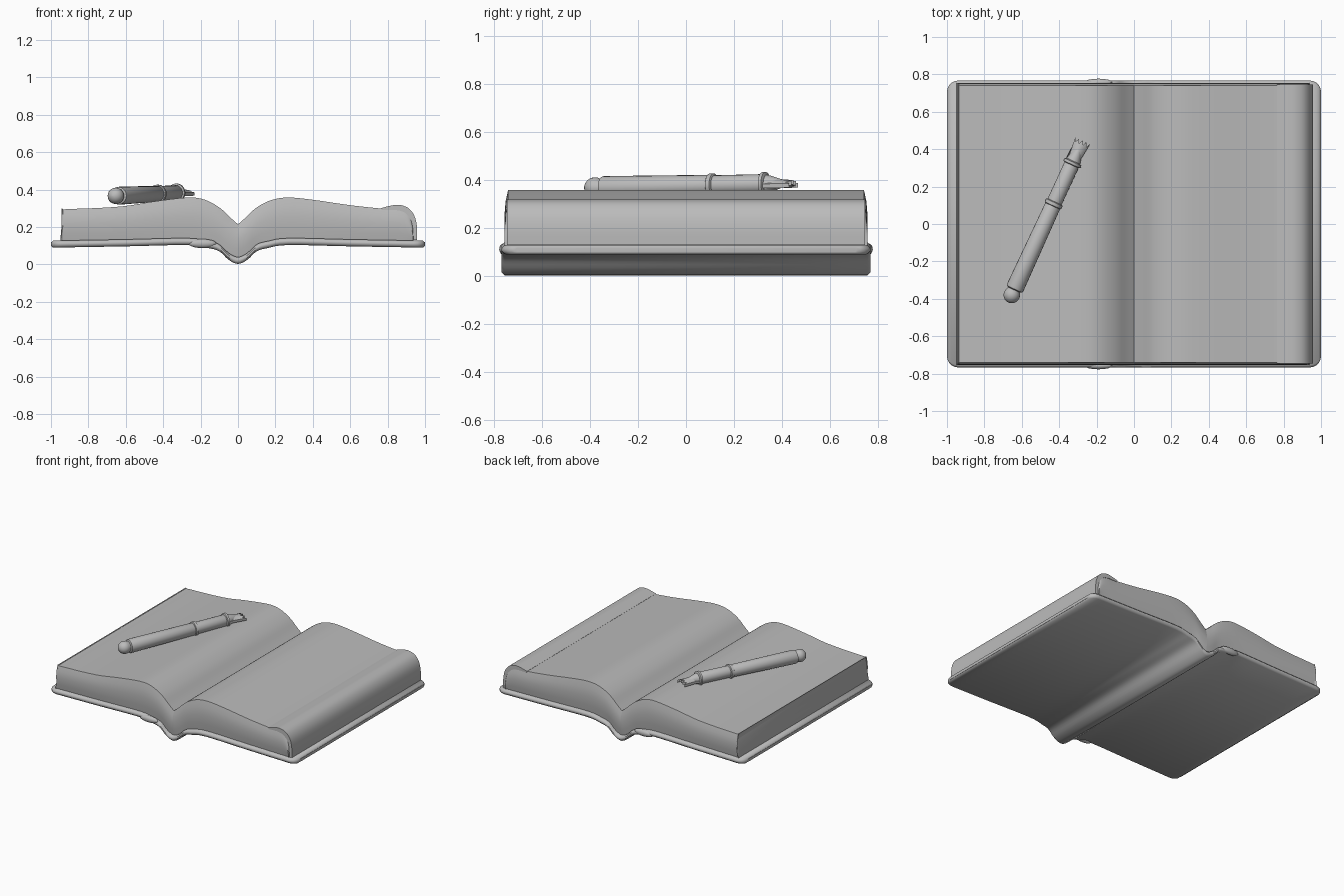
import bpy, bmesh, math
from mathutils import Vector, Matrix

if "Cube" in bpy.data.objects:
    bpy.data.objects.remove(bpy.data.objects["Cube"], do_unlink=True)

grey = bpy.data.materials.new("plain grey")
grey.use_nodes = True
GREY = (0.5, 0.5, 0.5, 1)
grey.diffuse_color = GREY
grey.node_tree.nodes["Principled BSDF"].inputs["Base Color"].default_value = GREY


def finish(name, bm, angle=35):
    bmesh.ops.recalc_face_normals(bm, faces=bm.faces)
    mesh = bpy.data.meshes.new(name)
    bm.to_mesh(mesh)
    bm.free()
    mesh.materials.append(grey)
    mesh.shade_smooth()
    mesh.set_sharp_from_angle(angle=math.radians(angle))
    obj = bpy.data.objects.new(name, mesh)
    bpy.context.collection.objects.link(obj)
    return obj


def smooth_path(points, steps=4):
    """Catmull-Rom curve through the points."""
    pts = [Vector(p) for p in points]
    pts = [pts[0] * 2 - pts[1]] + pts + [pts[-1] * 2 - pts[-2]]
    out = []
    for a, b, c, d in zip(pts, pts[1:], pts[2:], pts[3:]):
        for i in range(steps):
            t = i / steps
            out.append(b + (c - a) * (t / 2) + (a * 2 - b * 5 + c * 4 - d) * (t * t / 2)
                       + (b * 3 - a - c * 3 + d) * (t ** 3 / 2))
    return out + [pts[-2]]


def height(path, x):
    """Height of a path at x."""
    for a, b in zip(path, path[1:]):
        if a.x <= x <= b.x:
            return a.y + (b.y - a.y) * (x - a.x) / max(b.x - a.x, 1e-6)
    return path[0].y if x < path[0].x else path[-1].y


def skin(bm, rings):
    """Join equal closed rings and cap both ends."""
    loops = [[bm.verts.new(p) for p in ring] for ring in rings]
    for a, b in zip(loops, loops[1:]):
        for i in range(len(a)):
            j = (i + 1) % len(a)
            bm.faces.new((a[i], a[j], b[j], b[i]))
    bm.faces.new(loops[0])
    bm.faces.new(loops[-1])


def mirror_path(half):
    return [(-x, z) for x, z in reversed(half[1:])] + half


# Cover: thin board dipping into a rounded spine, with rounded corners
under = smooth_path(mirror_path([(0, 0.003), (0.05, 0.025), (0.1, 0.07), (0.16, 0.088),
                                 (0.27, 0.104), (0.6, 0.097), (1, 0.09)]))
xs = [p.x for p in under if abs(p.x) < 0.94]
corner = [0.94 + 0.06 * math.sin(math.pi / 2 * k / 5) for k in range(6)]
xs = [-x for x in reversed(corner)] + xs + corner
rings = []
for x in xs:
    inset = max(0, abs(x) - 0.94)
    h = 0.712 + math.sqrt(max(0, 0.06 ** 2 - inset ** 2)) - 0.005
    z, t = height(under, x), 0.037
    e = 0.012
    if abs(x) > 0.995:
        z, t, e = z + 0.008, t - 0.016, 0.006
    side = [(h - e, z), (h, z + e), (h, z + t - e), (h - e, z + t)]
    rings.append([(x, y, zz) for y, zz in side] + [(x, -y, zz) for y, zz in reversed(side)])
bm = bmesh.new()
skin(bm, rings)
finish("cover", bm, 50)


# Page blocks: gently bulging ends between the cover and the curved top
def page_block(name, top):
    path = smooth_path(top)
    rings = []
    for p in path:
        base = height(under, p.x) + 0.03
        side = []
        for f, h in ((0, 0.742), (0.25, 0.75), (0.55, 0.755), (0.8, 0.75), (1, 0.74)):
            side.append((h, base + (p.y - base) * f))
        rings.append([(p.x, y, z) for y, z in side] + [(p.x, -y, z) for y, z in reversed(side)])
    bm = bmesh.new()
    skin(bm, rings)
    return finish(name, bm)


page_block("right_pages", [(-0.95, 0.135), (-0.935, 0.285), (-0.93, 0.295), (-0.75, 0.302),
                           (-0.6, 0.313), (-0.45, 0.337), (-0.27, 0.358), (-0.18, 0.347),
                           (-0.1, 0.305), (-0.04, 0.25), (0, 0.215)])
page_block("left_pages", [(0, 0.215), (0.04, 0.25), (0.1, 0.305), (0.18, 0.345), (0.27, 0.358),
                          (0.4, 0.346), (0.6, 0.317), (0.77, 0.299), (0.86, 0.298),
                          (0.91, 0.275), (0.932, 0.22), (0.938, 0.135)])

# Curled leaf rolled over the outer edge of the left pages
outer = smooth_path([(0.765, 0.301), (0.81, 0.313), (0.86, 0.319), (0.91, 0.302),
                     (0.943, 0.26), (0.957, 0.2), (0.958, 0.13)])
inner = smooth_path([(0.93, 0.13), (0.925, 0.21), (0.9, 0.27), (0.85, 0.29), (0.77, 0.29)])
bm = bmesh.new()
skin(bm, [[(p.x, y, p.y) for p in outer + inner] for y in (-0.745, 0.745)])
finish("curled_leaf", bm)

# Small hinge folds at both ends of the spine
for y, label in ((-0.757, "front"), (0.757, "back")):
    bm = bmesh.new()
    bmesh.ops.create_uvsphere(bm, u_segments=16, v_segments=10, radius=1,
                              matrix=Matrix.Translation((-0.19, y, 0.112)) @ Matrix.Diagonal((0.075, 0.02, 0.024, 1)))
    finish(label + "_hinge_fold", bm)

# Pen: lathed parts placed along a slanting axis
start, end = Vector((-0.672, -0.42, 0.366)), Vector((-0.27, 0.455, 0.386))
axis = (end - start).normalized()
across = axis.cross(Vector((0, 0, 1))).normalized()
up = across.cross(axis)
frame = Matrix((across, axis, up)).transposed().to_4x4()
frame.translation = start


def lathe(name, profile, sides=20):
    bm = bmesh.new()
    turns = [math.tau * k / sides for k in range(sides)]
    skin(bm, [[frame @ Vector((r * math.cos(a), d, r * math.sin(a))) for a in turns]
              for d, r in profile])
    return finish(name, bm)


ball = [(0.045 - 0.045 * math.cos(a), max(0.002, 0.044 * math.sin(a)))
        for a in (math.pi * k / 10 for k in range(8))]
lathe("pen_end_knob", ball + [(0.095, 0.036)])
lathe("pen_barrel", [(0.075, 0.036), (0.08, 0.046), (0.09, 0.048), (0.57, 0.043), (0.58, 0.038)])
lathe("pen_middle_ring", [(0.567, 0.04), (0.572, 0.049), (0.59, 0.049), (0.595, 0.04)])
lathe("pen_grip", [(0.58, 0.041), (0.81, 0.041), (0.82, 0.036)])
lathe("pen_front_ring", [(0.808, 0.036), (0.814, 0.05), (0.828, 0.05), (0.834, 0.036)])
lathe("nib_holder", [(0.825, 0.04), (0.85, 0.034), (0.9, 0.018), (0.93, 0.004)])

# Nib: bowed plate, pinched at the neck and notched at the tip
bm = bmesh.new()
rings = []
for k in range(9):
    u = k / 4 - 1
    reach = 0.955 - 0.025 * (k % 2)
    stations = [(0.825, 0.042), (0.86, 0.033), (0.9, 0.038), (reach, 0.044)]
    bow = 0.026 * (1 - u * u)
    line = [Vector((u * w, d, bow * (1.1 - n * 0.2))) for n, (d, w) in enumerate(stations)]
    lower = [p - Vector((0, 0, 0.018)) for p in reversed(line)]
    rings.append([frame @ p for p in line + lower])
skin(bm, rings)
finish("nib", bm)
